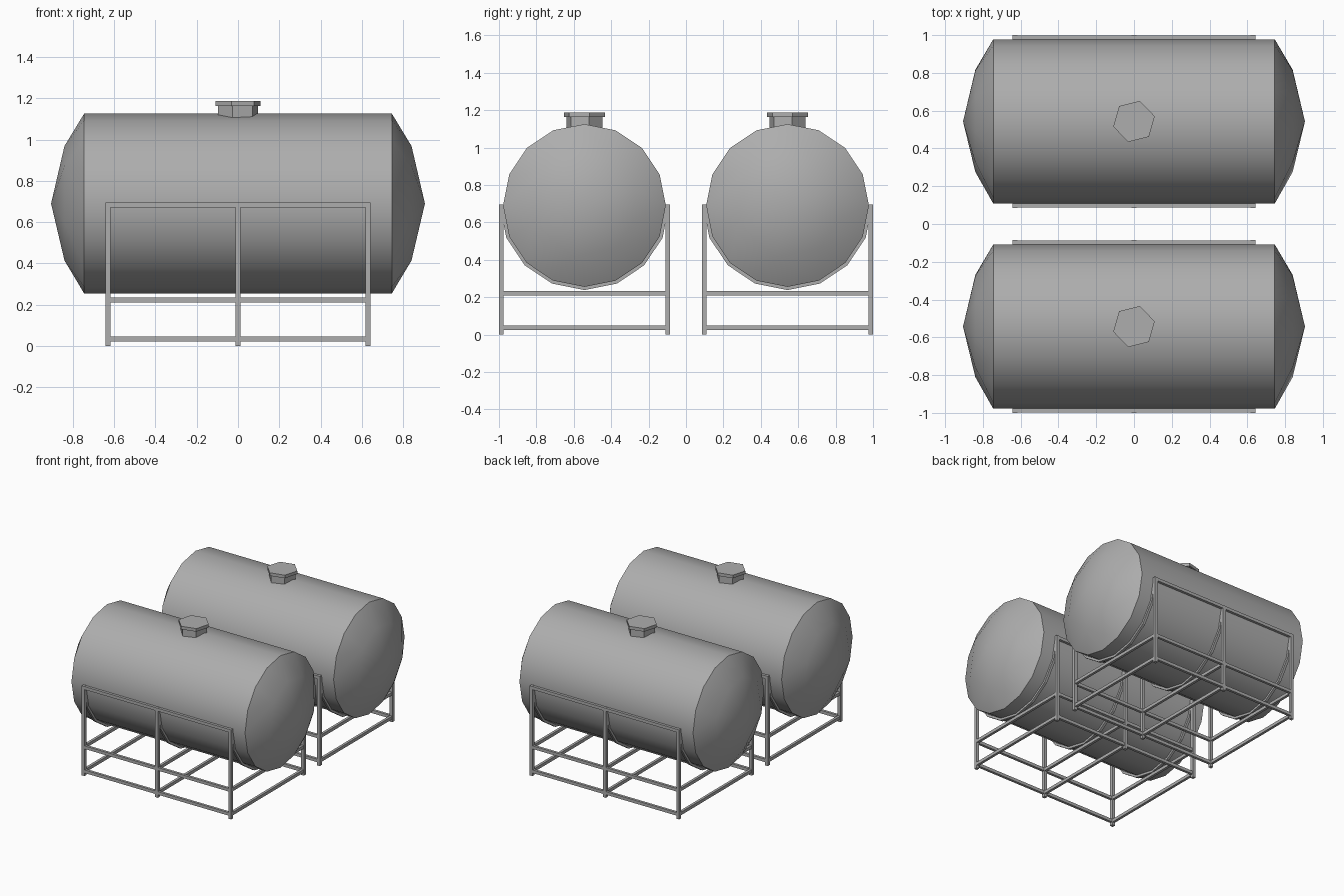
import bpy, bmesh
from math import sin, cos, radians, pi

cube = bpy.data.objects.get("Cube")
if cube:
    bpy.data.objects.remove(cube)

steel = bpy.data.materials.new("grey_steel")
steel.use_nodes = True
GREY = (0.42, 0.42, 0.42, 1)
steel.diffuse_color = GREY
steel.node_tree.nodes["Principled BSDF"].inputs["Base Color"].default_value = GREY

RADIUS, AXIS_Z, SPACING = 0.435, 0.69, 0.543
POST_X = (-0.63, 0, 0.63)
POST_Y = 0.445


def finish(name, bm, y, smooth=False):
    bmesh.ops.recalc_face_normals(bm, faces=bm.faces)
    mesh = bpy.data.meshes.new(name)
    bm.to_mesh(mesh)
    bm.free()
    mesh.materials.append(steel)
    obj = bpy.data.objects.new(name, mesh)
    obj.location.y = y
    bpy.context.collection.objects.link(obj)
    if smooth:
        bpy.ops.object.select_all(action='DESELECT')
        obj.select_set(True)
        bpy.context.view_layer.objects.active = obj
        bpy.ops.object.shade_smooth_by_angle(angle=radians(30))


def box(bm, center, size):
    for v in bmesh.ops.create_cube(bm, size=1)["verts"]:
        v.co = [c + a * s for c, a, s in zip(center, v.co, size)]


def tank(name, y):
    # Straight barrel with shallow faceted domes, wrapped as one convex shell
    bm = bmesh.new()
    for side in (-1, 1):
        for i in range(16):
            a = i * pi / 8
            bm.verts.new((side * 0.745, RADIUS * cos(a), AXIS_Z + RADIUS * sin(a)))
        for deg in (19, 62, 100, 140, 199, 257, 307, 345):
            a = radians(deg)
            bm.verts.new((side * 0.84, 0.283 * cos(a), AXIS_Z + 0.283 * sin(a)))
        bm.verts.new((side * 0.905, 0, AXIS_Z))
    bmesh.ops.convex_hull(bm, input=bm.verts)
    bmesh.ops.dissolve_limit(bm, angle_limit=0.01, verts=bm.verts, edges=bm.edges)
    finish(name, bm, y, True)


def hatch(name, y, radius, low, high):
    # Six-sided prism, turned slightly about the vertical
    bm = bmesh.new()
    rings = [[bm.verts.new((radius * cos(radians(14 + 60 * i)),
                            radius * sin(radians(14 + 60 * i)), z))
              for i in range(6)] for z in (low, high)]
    for ring in rings:
        bm.faces.new(ring)
    for i in range(6):
        j = (i + 1) % 6
        bm.faces.new((rings[0][i], rings[0][j], rings[1][j], rings[1][i]))
    finish(name, bm, y)


def cradle(name, x, y):
    # Half-round strap under the barrel
    bm = bmesh.new()
    loops = []
    for i in range(9):
        a = pi + i * pi / 8
        loops.append([bm.verts.new((x + dx, r * cos(a), AXIS_Z + r * sin(a)))
                      for dx, r in ((-0.01, 0.434), (0.01, 0.434),
                                    (0.01, 0.452), (-0.01, 0.452))])
    for p, q in zip(loops, loops[1:]):
        for k in range(4):
            n = (k + 1) % 4
            bm.faces.new((p[k], p[n], q[n], q[k]))
    bm.faces.new(loops[0])
    bm.faces.new(loops[-1])
    finish(name, bm, y)


def frame(name, y):
    # Posts, long rails and cross bars
    bm = bmesh.new()
    for side in (-POST_Y, POST_Y):
        for x in POST_X:
            box(bm, (x, side, 0.3475), (0.024, 0.024, 0.695))
        for z in (0.035, 0.222, 0.682):
            box(bm, (0, side, z), (1.24, 0.02, 0.024))
    for x in POST_X:
        for z in (0.035, 0.222):
            box(bm, (x, 0, z), (0.02, 0.87, 0.024))
    finish(name, bm, y)


for label, y in (("front", -SPACING), ("back", SPACING)):
    tank(label + "_tank", y)
    hatch(label + "_hatch_neck", y, 0.1, 1.1, 1.165)
    hatch(label + "_hatch_lid", y, 0.113, 1.163, 1.187)
    frame(label + "_frame", y)
    for place, x in zip(("right", "middle", "left"), POST_X):
        cradle(label + "_cradle_" + place, x, y)
